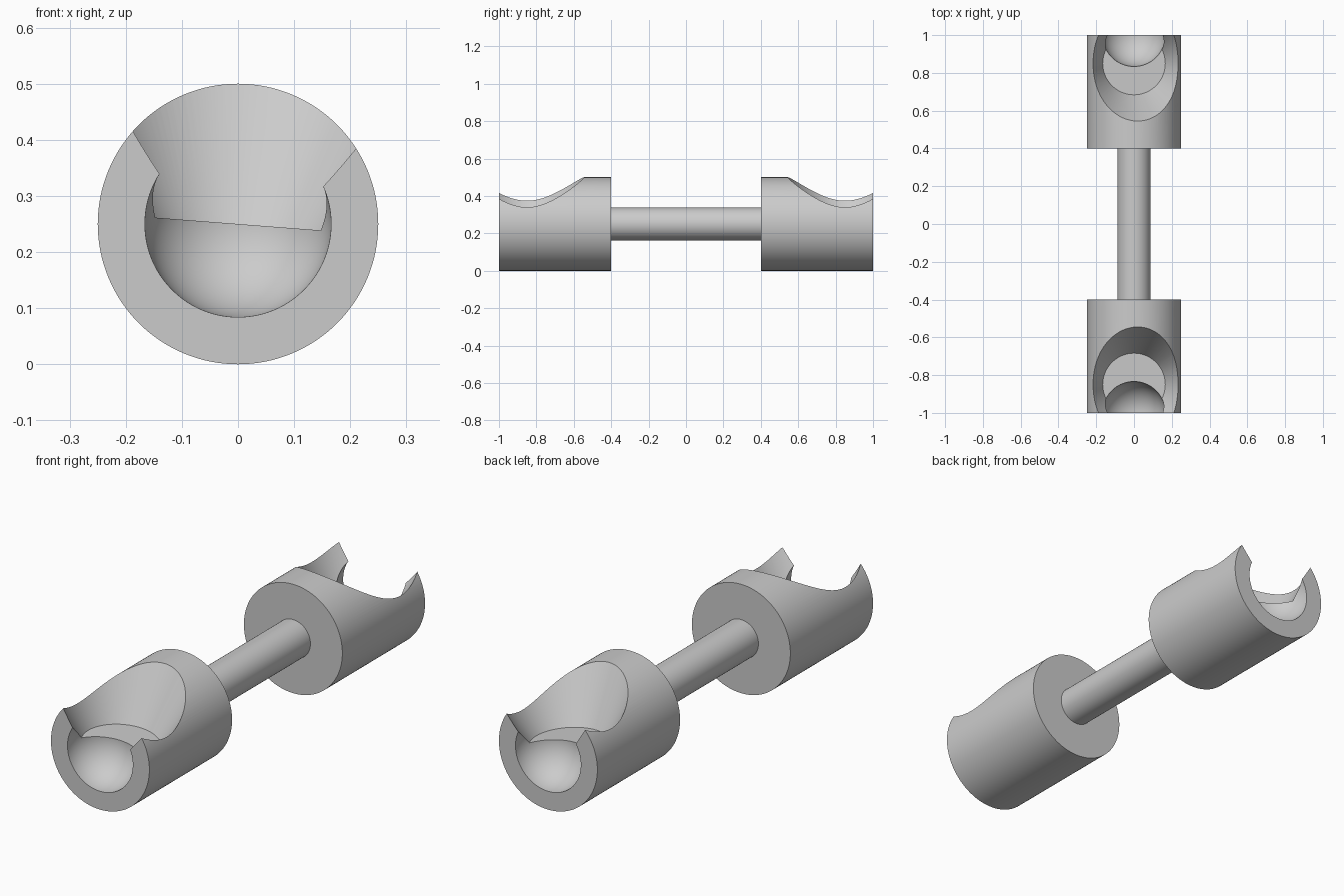
import bpy, bmesh, math
from mathutils import Matrix, Vector

cube = bpy.data.objects.get("Cube")
if cube:
    bpy.data.objects.remove(cube, do_unlink=True)

AXIS_Z = 0.25      # height of the long axis
HOLE_R = 0.166     # radius of the ball socket and of the funnel floor
SLOPE = 0.556      # widening of the funnel per unit of height
LEAN = math.radians(4.4)

grey = bpy.data.materials.new("plain grey")
grey.use_nodes = True
colour = (0.6, 0.6, 0.6, 1)
grey.diffuse_color = colour
grey.node_tree.nodes["Principled BSDF"].inputs["Base Color"].default_value = colour


def new_object(name, bm):
    bmesh.ops.recalc_face_normals(bm, faces=bm.faces)
    mesh = bpy.data.meshes.new(name)
    bm.to_mesh(mesh)
    bm.free()
    obj = bpy.data.objects.new(name, mesh)
    mesh.materials.append(grey)
    bpy.context.collection.objects.link(obj)
    return obj


def cone(name, r1, r2, depth, matrix, segments=128):
    bm = bmesh.new()
    bmesh.ops.create_cone(bm, cap_ends=True, segments=segments, radius1=r1,
                          radius2=r2, depth=depth, matrix=matrix)
    return new_object(name, bm)


def lengthwise(y):
    return Matrix.Translation((0, y, AXIS_Z)) @ Matrix.Rotation(math.pi / 2, 4, 'X')


def select(obj):
    bpy.ops.object.select_all(action='DESELECT')
    obj.select_set(True)
    bpy.context.view_layer.objects.active = obj


def cut(obj, cutter):
    mod = obj.modifiers.new("cut", 'BOOLEAN')
    mod.operation = 'DIFFERENCE'
    mod.solver = 'EXACT'
    mod.object = cutter
    select(obj)
    bpy.ops.object.modifier_apply(modifier=mod.name)
    bpy.data.objects.remove(cutter, do_unlink=True)


parts = []
for label, side in (("front", -1), ("back", 1)):
    # Thick end cylinder
    end = cone(label + "_socket", 0.25, 0.25, 0.6, lengthwise(side * 0.7))

    # Leaning funnel with a flat floor, opening upward
    height = 0.4
    lean = (Matrix.Translation((0, side * 0.85, AXIS_Z)) @ Matrix.Rotation(LEAN, 4, 'Y')
            @ Matrix.Translation((0, 0, height / 2)))
    cut(end, cone("funnel_cutter", HOLE_R, HOLE_R + SLOPE * height, height, lean))

    # Ball-shaped hollow in the end face
    bm = bmesh.new()
    bmesh.ops.create_uvsphere(bm, u_segments=96, v_segments=48, radius=HOLE_R,
                              matrix=lengthwise(side))
    cut(end, new_object("ball_cutter", bm))
    parts.append(end)

# Thin rod joining the ends
parts.append(cone("connecting_rod", 0.088, 0.088, 0.82, lengthwise(0)))

for part in parts:
    select(part)
    bpy.ops.object.shade_smooth_by_angle(angle=math.radians(30))
